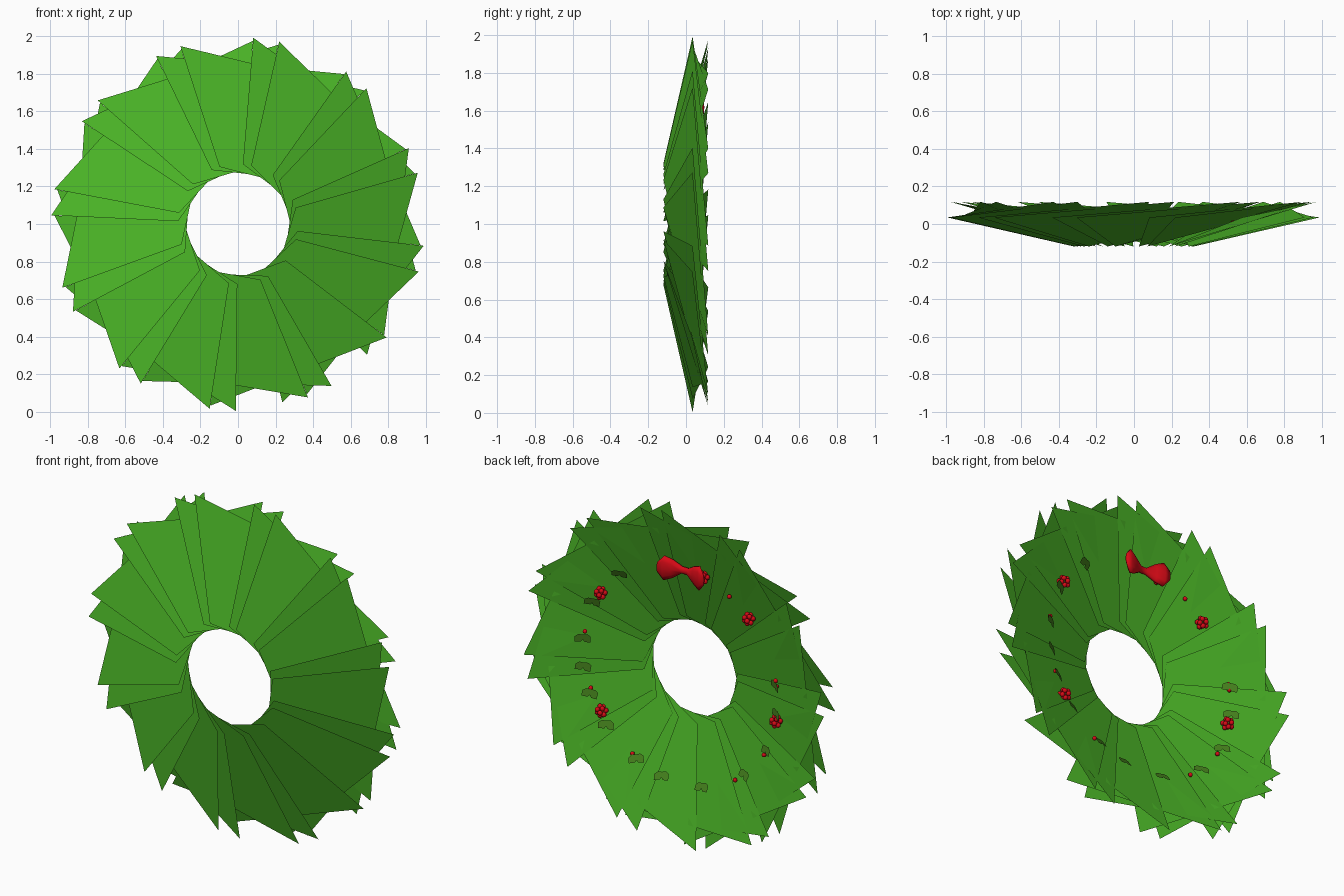
import bpy, bmesh, math, random
from mathutils import Vector, Matrix

if "Cube" in bpy.data.objects:
    bpy.data.objects.remove(bpy.data.objects["Cube"])

random.seed(4)
CZ = 1.0


def material(name, rgb):
    m = bpy.data.materials.new(name)
    m.diffuse_color = (*rgb, 1)
    m.use_nodes = True
    m.node_tree.nodes["Principled BSDF"].inputs["Base Color"].default_value = m.diffuse_color
    return m


GREEN = material("fir_green", (0.07, 0.46, 0.02))
OLIVE = material("leaf_green", (0.06, 0.22, 0.012))
RED = material("red", (0.68, 0.003, 0.008))


def make(name, bm, mat, smooth=False):
    me = bpy.data.meshes.new(name)
    bm.to_mesh(me)
    bm.free()
    me.materials.append(mat)
    for p in me.polygons:
        p.use_smooth = smooth
    ob = bpy.data.objects.new(name, me)
    bpy.context.collection.objects.link(ob)
    return ob


def polar(r, deg, y):
    a = math.radians(deg)
    return Vector((r * math.cos(a), y, CZ + r * math.sin(a)))


# Wreath body: overlapping flat blades, each trailing behind the next
bm = bmesh.new()
SPAN = 61.3
for k in range(23):
    a = -60 - 30.67 * k
    pts = [polar(0.32, a, -0.12), polar(0.997, a, 0.035),
           polar(0.98, a - SPAN, 0.118), polar(0.31, a - SPAN, -0.04)]
    bm.faces.new([bm.verts.new(p) for p in pts])
make("wreath_blades", bm, GREEN)


# Berries: clusters and singles on the back
def berry(bm, pos, r):
    bmesh.ops.create_uvsphere(bm, u_segments=10, v_segments=6, radius=r,
                              matrix=Matrix.Translation(pos))


bm = bmesh.new()
for a in (33, 103, 134.5, 190, -34):
    c = polar(0.625, a, 0.043)
    for i in range(12):
        z = 1 - (2 * i + 1) / 12
        s = math.sqrt(1 - z * z)
        t = i * 2.4
        berry(bm, c + 0.026 * Vector((s * math.cos(t), s * math.sin(t), z)), 0.014)
make("berry_clusters", bm, RED, True)

bm = bmesh.new()
for a in (120, 168, 171, 211, 236, 300, -21.6, 8.3):
    berry(bm, polar(0.63, a, 0.048), 0.0125)
make("single_berries", bm, RED, True)

# Leaf pairs: two pointed leaves hanging in a V, tilted toward the axis
OUTLINE = [(0, 0), (0.014, 0.02), (0.036, 0.024), (0.062, 0.0),
           (0.04, -0.022), (0.016, -0.018)]
bm = bmesh.new()
for a in (52, 27, 5, -10, -24, -41, -63, -79, -103, -132, 207, 185, 170):
    rad = polar(1, a, 0) - Vector((0, 0, CZ))
    n = (Vector((0, 1, 0)) - rad * 0.6).normalized()
    down = Vector((0, 0, -1))
    down = (down - n * down.dot(n)).normalized()
    tan = n.cross(down)
    base = polar(0.63, a, 0.062) - down * 0.022
    turn = random.uniform(-0.25, 0.25)
    for side in (-1, 1):
        d = turn + side * 0.75
        u = down * math.cos(d) + tan * math.sin(d)
        v = tan * math.cos(d) - down * math.sin(d)
        bm.faces.new([bm.verts.new(base + u * p + v * q) for p, q in OUTLINE])
make("leaf_pairs", bm, OLIVE)

# Bow: lofted body, pinched in the middle, ends bent away from the wreath
bm = bmesh.new()
rings = []
N = 10
for x, ry, rz in [(-0.15, 0.008, 0.03), (-0.115, 0.022, 0.074), (-0.07, 0.022, 0.055),
                  (-0.02, 0.018, 0.02), (0.02, 0.018, 0.02),
                  (0.07, 0.022, 0.055), (0.115, 0.022, 0.074), (0.15, 0.008, 0.03)]:
    yc = 0.035 + 0.35 * abs(x)
    rings.append([bm.verts.new((x - 0.025, yc + ry * math.cos(2 * math.pi * i / N),
                                CZ + 0.617 + rz * math.sin(2 * math.pi * i / N)))
                  for i in range(N)])
for p, q in zip(rings, rings[1:]):
    for i in range(N):
        j = (i + 1) % N
        bm.faces.new((p[i], p[j], q[j], q[i]))
bm.faces.new(rings[0])
bm.faces.new(rings[-1])
bmesh.ops.recalc_face_normals(bm, faces=bm.faces)
make("bow", bm, RED, True)
